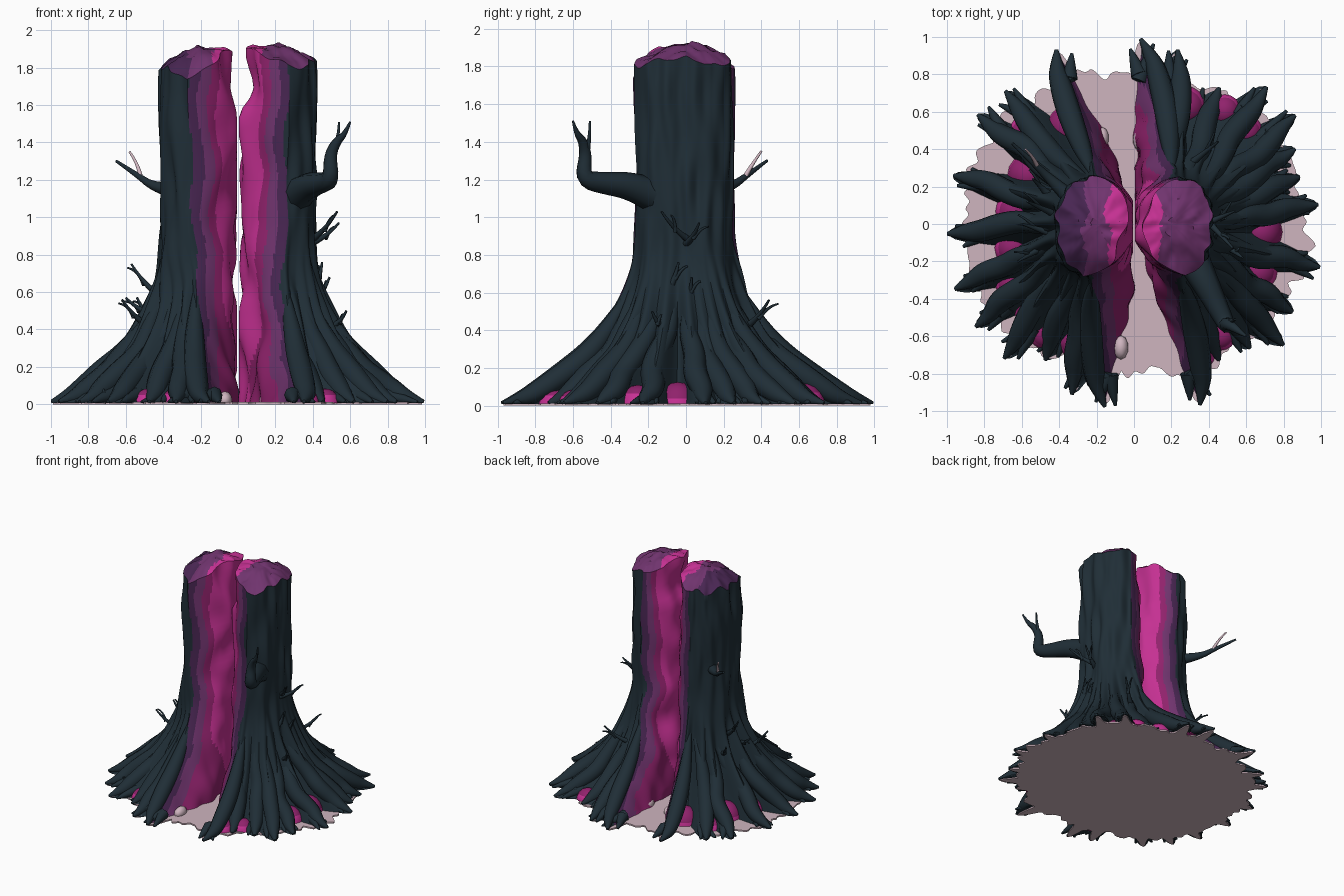
import bpy, bmesh, math, random
from math import cos, sin, radians, degrees, exp, pi
from mathutils import Vector, noise

random.seed(4)
cube = bpy.data.objects.get("Cube")
if cube:
    bpy.data.objects.remove(cube)


def material(name, rgb):
    m = bpy.data.materials.new(name)
    m.use_nodes = True
    m.diffuse_color = (*rgb, 1)
    m.node_tree.nodes["Principled BSDF"].inputs["Base Color"].default_value = (*rgb, 1)
    return m


BARK = material("dark bark", (.014, .027, .037))
DUSK = material("dark purple wood", (.065, .019, .084))
PURPLE = material("purple wood", (.162, .034, .156))
DEEP = material("deep magenta wood", (.28, .016, .15))
BRIGHT = material("bright magenta wood", (.56, .03, .29))
PALE = material("pale pink ground", (.62, .46, .52))
WOOD = [BARK, DUSK, PURPLE, DEEP, BRIGHT]


def finish(name, bm, mats, angle=40, floor=0):
    for v in bm.verts:
        v.co.z = max(v.co.z, floor)
    bmesh.ops.recalc_face_normals(bm, faces=bm.faces)
    me = bpy.data.meshes.new(name)
    bm.to_mesh(me)
    bm.free()
    ob = bpy.data.objects.new(name, me)
    bpy.context.collection.objects.link(ob)
    for m in mats:
        me.materials.append(m)
    bpy.ops.object.select_all(action='DESELECT')
    ob.select_set(True)
    bpy.context.view_layer.objects.active = ob
    bpy.ops.object.shade_smooth_by_angle(angle=radians(angle))


def tubes(name, paths, mat, floor=0):
    """Tapered tubes; each path is a list of (point, radius)."""
    cu = bpy.data.curves.new(name + " path", 'CURVE')
    cu.dimensions, cu.bevel_depth, cu.bevel_resolution = '3D', 1, 2
    cu.use_fill_caps, cu.resolution_u = True, 4
    for path in paths:
        sp = cu.splines.new('NURBS')
        sp.points.add(len(path) - 1)
        for p, (co, r) in zip(sp.points, path):
            p.co, p.radius = (*co, 1), r
        sp.order_u, sp.use_endpoint_u = 3, True
    tmp = bpy.data.objects.new(name + " path", cu)
    bpy.context.collection.objects.link(tmp)
    bpy.context.view_layer.update()
    me = bpy.data.meshes.new_from_object(tmp.evaluated_get(bpy.context.evaluated_depsgraph_get()))
    bm = bmesh.new()
    bm.from_mesh(me)
    for f in bm.faces:
        f.material_index = 0
    bpy.data.objects.remove(tmp)
    bpy.data.meshes.remove(me)
    finish(name, bm, [mat], 60, floor)


def lerp(a, b, t):
    return a + (b - a) * t


def bumps(x, y, z):
    return noise.noise(Vector((x, y, z)))


class Half:
    """One side of the split stump, worked out on +x and flipped by side."""
    def __init__(self, side, roots, top, drop, peak, valley):
        self.side, self.roots, self.top = side, roots, top
        self.base = (roots[0][0], roots[-1][0])
        self.drop, self.peak, self.valley = drop, peak, valley

    def height(self, x, y):
        d2 = (x - .17) ** 2 + y * y
        return self.peak - self.drop * d2 + .035 * bumps(x * 9, y * 9, self.side * 3)

    def outer(self, v, z):
        f = max(0, 1 - z / .95) ** 2.3
        ab = lerp(*self.base, v)
        a = radians(lerp(lerp(*self.top, v), ab, f ** .5))
        deep = .3 if a < 0 else .27
        r0 = (abs(cos(a) / .41) ** 3 + abs(sin(a) / deep) ** 3) ** (-1 / 3)
        low = self.valley
        reach = low + max((r - low) * exp(-((ab - ai) / 6) ** 2) for ai, r in self.roots)
        r = r0 + (reach - r0) * f
        r += .03 * bumps(cos(a) * 6, sin(a) * 6, z * 3 + self.side * 5) * (1 - .6 * f)
        return Vector((r * cos(a), r * sin(a), z))

    def crack(self, z):
        if self.side > 0:
            return .02 if z < 1.55 else lerp(.02, .075, min(1, (z - 1.55) / .12))
        return .012 if z < 1.5 else lerp(.012, .045, min(1, (z - 1.5) / .3))

    def inner(self, u, z):
        front, back = self.outer(0, z), self.outer(1, z)
        cx = (self.crack(z) - (front.x + back.x) / 8) / .75
        cy = lerp(.14, .23, min(1, z / .8))
        c1, c2 = Vector((cx, -cy, z)), Vector((cx, cy, z))
        w = 1 - u
        p = front * w**3 + c1 * 3*w*w*u + c2 * 3*w*u*u + back * u**3
        p.x += .05 * bumps(p.y * 7, z * 4, self.side * 7) * min(1, 6 * u * w)
        p.x = max(p.x, .005) if abs(p.y) < .3 else p.x
        return p

    def ring(self, z_of):
        pts = [self.outer(i / NO, z_of(i)) for i in range(NO)]
        return pts + [self.inner(1 - j / NI, z_of(NO + j)) for j in range(NI)]


NO, NI, ROWS, CAP = 110, 72, 52, 7
RIGHT = Half(1, [(-70, 1.03), (-58, .86), (-47, .91), (-39, 1.03), (-29, .97), (-13, 1.02), (6, .99),
                 (16, .92), (25, .95), (34, 1.04), (46, 1.02), (58, .86), (76, .96), (88, .99)],
             (-45, 46), 1.4, 1.92, .67)
LEFT = Half(-1, [(-81, .99), (-70, .97), (-57, .87), (-46, 1), (-33, 1.01), (-20, 1.02), (-3, 1),
                 (15, 1), (35, 1.02), (46, .99), (66, 1.02)], (-46, 50), 1.8, 1.91, .61)

for half, label in ((LEFT, "right"), (RIGHT, "left")):
    s = half.side
    # Split trunk: bark outside, banded wood on the split face
    top = half.ring(lambda i: 1.85)
    tall = [half.height(p.x, p.y) for p in top]
    bm = bmesh.new()
    grid = []
    for k in range(ROWS + 1):
        t = (k / ROWS) ** 1.5
        grid.append([bm.verts.new((p.x * s, p.y, max(p.z, .008))) for p in half.ring(lambda i: t * tall[i])])
    # Broken top closes over in shrinking rings
    rim = [v.co.copy() for v in grid[-1]]
    for k in range(1, CAP):
        q = k / CAP
        row = []
        for c in rim:
            x, y = lerp(c.x, .2 * s, q), lerp(c.y, 0, q)
            row.append(bm.verts.new((x, y, half.height(abs(x), y) + .02 * bumps(x * 20, y * 20, 2))))
        grid.append(row)
    n = NO + NI
    for k, (lo, hi) in enumerate(zip(grid, grid[1:])):
        for i in range(n):
            j = (i + 1) % n
            f = bm.faces.new((lo[i], lo[j], hi[j], hi[i]))
            c = f.calc_center_median()
            if k >= ROWS:
                x = abs(c.x) + .05 * bumps(c.x * 8, c.y * 8, 1)
                f.material_index = 4 if x < .14 else 2 if s > 0 or x < .26 else 1
            elif i >= NO:
                u = (i - NO + .5) / NI
                e = 2 * min(u, 1 - u) + .1 * bumps(c.y * 3, c.z * 4, s * 2)
                glow = lerp(.8, .42, min(1, max(0, (c.z - .15) / .35)))
                f.material_index = sum(e > limit for limit in (.025, .15, .29, glow))
    f = bm.faces.new(grid[-1])
    f.material_index = 2
    finish(label + "_trunk", bm, WOOD)

    # Roots run down the ridges and fork at the tips
    paths = []
    v_of = lambda a: (a - half.base[0]) / (half.base[1] - half.base[0])
    for a, reach in half.roots:
        edge = a in half.base
        path = []
        for z, r, sink in ((.66, .012, .85), (.45, .045, .92), (.3, .06, .94), (.2, .065, .96),
                           (.11, .06, .97), (.05, .045, .98)):
            wob = 0 if edge else random.uniform(-7, 7) * min(1, z * 2)
            p = half.outer(min(1, max(0, v_of(a + wob))), z)
            p.x, p.y = p.x * sink, p.y * sink
            if edge:
                p.x += .03
            path.append((Vector((p.x * s, p.y, p.z - r * .35)), r))
        d = Vector((cos(radians(a)) * s, sin(radians(a)), 0))
        side = Vector((-d.y, d.x, 0))
        path.append((d * reach + Vector((0, 0, .014)), .01))
        paths.append(path)
        for turn in (-1, 1):
            start = d * (reach - random.uniform(.16, .24))
            end = d * (reach - random.uniform(.01, .09)) + side * turn * random.uniform(.04, .075)
            paths.append([(start + Vector((0, 0, .05)), .045), (start.lerp(end, .6) + Vector((0, 0, .03)), .026),
                          (end + Vector((0, 0, .012)), .008)])
    tubes(label + "_roots", paths, BARK, floor=.008)

    # Glowing hollows tucked between widely spaced roots
    bm = bmesh.new()
    for (a, _), (b, _) in zip(half.roots, half.roots[1:]):
        gap = b - a
        if gap > 10.5:
            p = half.outer(v_of((a + b) / 2), .02)
            g = bmesh.ops.create_uvsphere(bm, u_segments=16, v_segments=10, radius=1)
            wide = .0035 * gap + .045
            for v in g["verts"]:
                v.co = (p.x * s + v.co.x * wide, p.y + v.co.y * wide, v.co.z * (.03 + .005 * gap))
    for f in bm.faces:
        f.material_index = int(f.calc_center_median().z > .055)
    finish(label + "_hollows", bm, [BRIGHT, DEEP], floor=.008)

# Ragged ground slab, reaching out under every root
bm = bmesh.new()
edge = []
for i in range(360):
    a = i * pi / 180
    r = .79 + .13 * abs(cos(a)) + .06 * bumps(cos(a) * 4, sin(a) * 4, 0) + .07 * bumps(cos(a) * 13, sin(a) * 13, 3)
    half = RIGHT if cos(a) > 0 else LEFT
    local = degrees(math.atan2(sin(a), abs(cos(a))))
    r = max([r] + [lerp(.7, reach, exp(-((local - ai) / 3.5) ** 2)) - .01 for ai, reach in half.roots])
    edge.append(bm.verts.new((r * cos(a), r * sin(a), 0)))
slab = bm.faces.new(edge)
up = bmesh.ops.extrude_face_region(bm, geom=[slab])["geom"]
bmesh.ops.translate(bm, vec=(0, 0, .012), verts=[v for v in up if isinstance(v, bmesh.types.BMVert)])
finish("ground", bm, [PALE], 30)

# Pale knobs lying in the split
bm = bmesh.new()
for x, y, r in ((-.17, .46, .045), (.03, .45, .045), (.14, -.37, .035), (-.07, -.66, .05)):
    for v in bmesh.ops.create_icosphere(bm, subdivisions=2, radius=r)["verts"]:
        v.co = (v.co.x * .8 + x, v.co.y * 1.3 + y, v.co.z + .02)
finish("pale_knobs", bm, [PALE], floor=.005)


def branch(points, thick, thin):
    last = len(points) - 1
    return [(Vector(p), lerp(thick, thin, (i / last) ** .6)) for i, p in enumerate(points)]


# Big bent branch with a wide collar
tubes("bent_branch", [
    branch([(.25, -.05, 1.08), (.31, -.18, 1.12), (.38, -.31, 1.17), (.44, -.43, 1.18), (.5, -.55, 1.2),
            (.49, -.53, 1.33), (.53, -.55, 1.41), (.57, -.58, 1.44), (.6, -.6, 1.51)], .125, .006),
    branch([(.49, -.53, 1.32), (.54, -.51, 1.4), (.54, -.51, 1.51)], .018, .006)], BARK)

# Side branch with pale fork
tubes("side_branch", [branch([(-.34, .14, 1.14), (-.45, .24, 1.16), (-.53, .32, 1.22), (-.65, .43, 1.3)], .045, .008)], BARK)
tubes("pale_fork", [branch([(-.52, .31, 1.21), (-.53, .35, 1.28), (-.58, .4, 1.35)], .014, .006)], PALE)

# Small twigs: start, end, each with a fork
twigs = []
for a, b in (((.38, .03, .87), (.53, -.13, 1.03)), ((.38, .0, .86), (.54, .07, .97)),
             ((-.42, .05, .58), (-.57, .12, .75)), ((-.48, -.12, .42), (-.62, -.2, .56)),
             ((-.44, -.05, .48), (-.6, 0, .57)), ((.42, .02, .58), (.49, .03, .68)),
             ((.5, -.12, .42), (.58, -.18, .5)), ((.3, .32, .42), (.45, .44, .56)),
             ((.42, -.08, .64), (.45, -.04, .76)), ((-.46, .16, .47), (-.54, .24, .57))):
    a, b = Vector(a), Vector(b)
    mid = a.lerp(b, .55) - Vector((0, 0, .035))
    twigs.append(branch([a, mid, b], .022, .006))
    twigs.append(branch([mid, mid.lerp(b, .4) + Vector((0, .03, .03)), b + Vector((-.02, .05, -.02))], .012, .005))
tubes("twigs", twigs, BARK)
